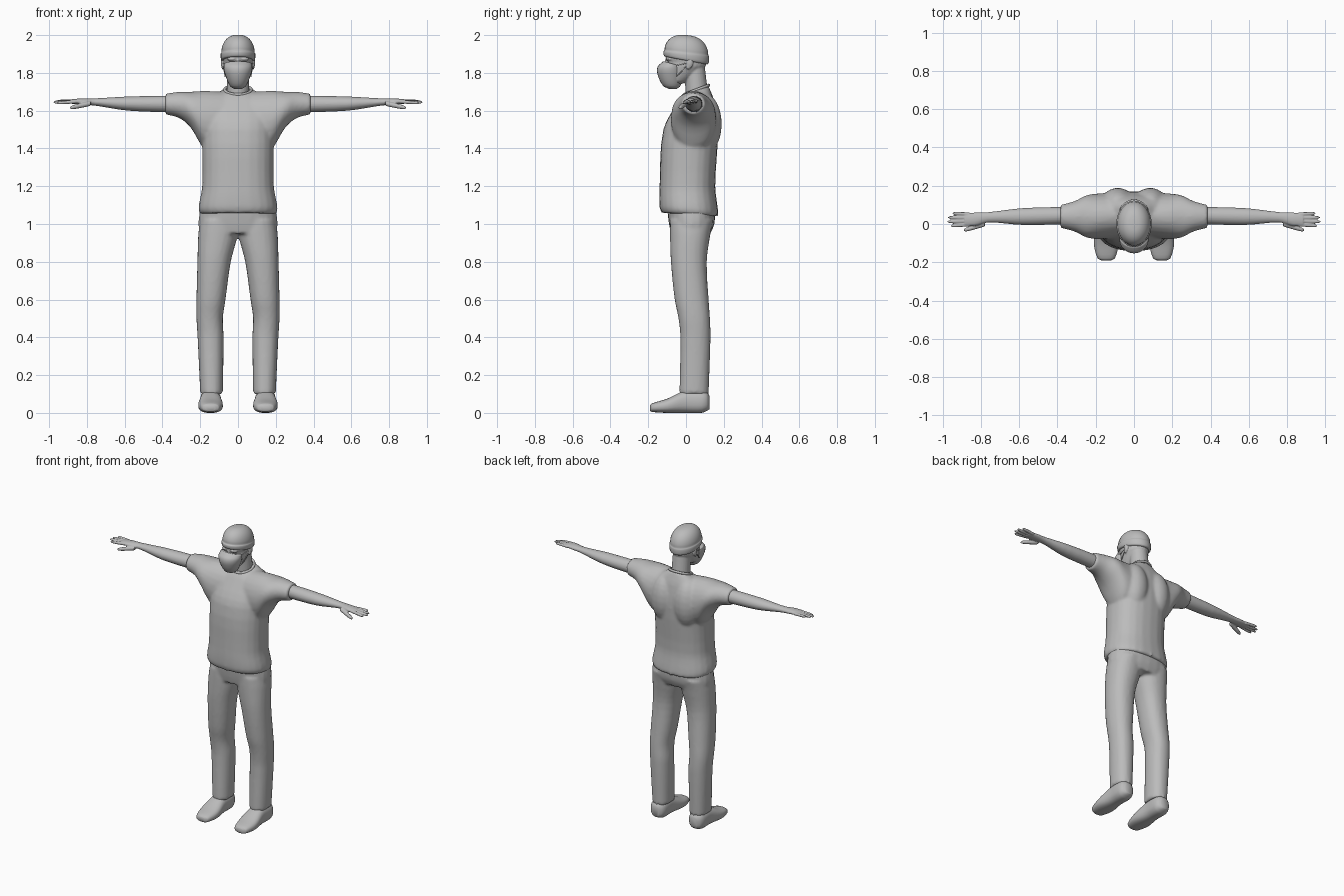
import bpy, bmesh, math
from mathutils import Matrix, Vector

if "Cube" in bpy.data.objects:
    bpy.data.objects.remove(bpy.data.objects["Cube"])

grey = bpy.data.materials.new("plain grey")
grey.use_nodes = True
grey.diffuse_color = (.5, .5, .5, 1)
grey.node_tree.nodes["Principled BSDF"].inputs["Base Color"].default_value = grey.diffuse_color


def blend(rings, steps):
    """Fill in smooth rings between the given ones (Hermite curves)."""
    rings = [Vector(r) for r in rings]
    last = len(rings) - 1

    def slope(i):
        before, after = rings[max(i - 1, 0)], rings[min(i + 1, last)]
        return (after - before) / (after[0] - before[0])

    for i in range(last):
        start, end = rings[i], rings[i + 1]
        gap = end[0] - start[0]
        for k in range(steps):
            u = k / steps
            ease = u * u * (3 - 2 * u)
            yield (start.lerp(end, ease) + slope(i) * gap * u * (1 - u) ** 2
                   - slope(i + 1) * gap * u * u * (1 - u))
    yield rings[last]


def loft(bm, axis, rings, both=False, power=1.0, sides=24, steps=4):
    """Closed loft; ring = position, a_min, a_max, b_min, b_max, tilt along b."""
    for mirror in (1, -1) if both else (1,):
        loops = []
        for t, a_min, a_max, b_min, b_max, tilt in blend(rings, steps):
            loop = []
            for i in range(sides):
                angle = math.tau * i / sides
                c, s = (math.copysign(abs(v) ** power, v)
                        for v in (math.cos(angle), math.sin(angle)))
                a = (a_min + a_max + c * (a_max - a_min)) / 2
                b = (b_min + b_max + s * (b_max - b_min)) / 2
                p = t + tilt * s
                x, y, z = {"x": (p, a, b), "y": (a, p, b), "z": (a, b, p)}[axis]
                loop.append(bm.verts.new((x * mirror, y, z)))
            loops.append(loop)
        for low, high in zip(loops, loops[1:]):
            for i in range(sides):
                j = (i + 1) % sides
                bm.faces.new((low[i], low[j], high[j], high[i]))
        bm.faces.new(loops[0])
        bm.faces.new(loops[-1])


def limb(bm, axis, rings, **options):
    """Paired left and right lofts without tilt."""
    loft(bm, axis, [(*ring, 0) for ring in rings], both=True, **options)


def trunk(bm, rings, **options):
    """Upright loft centred on x; ring = height, half width, front, back, tilt."""
    loft(bm, "z", [(z, -half, half, front, back, tilt)
                   for z, half, front, back, tilt in rings], **options)


def digit(bm, start, end, radius):
    """Tapered finger with a rounded tip."""
    rings = []
    for share, width in ((0, 1), (.5, 1), (.9, .8), (1, .3)):
        x, y, z = Vector(start).lerp(Vector(end), share)
        r = radius * width
        rings.append((x, y - r, y + r, z - r, z + r))
    limb(bm, "x", rings, sides=12, steps=2)


def balls(bm, centre, radii):
    """Matching ellipsoids on the left and right."""
    for side in (1, -1):
        spot = Vector((centre[0] * side, *centre[1:]))
        matrix = Matrix.Translation(spot) @ Matrix.Diagonal((*radii, 1))
        bmesh.ops.create_uvsphere(bm, u_segments=20, v_segments=12, radius=1, matrix=matrix)


def finish(bm, name, voxel=0, smooth=3):
    bmesh.ops.recalc_face_normals(bm, faces=bm.faces)
    mesh = bpy.data.meshes.new(name)
    bm.to_mesh(mesh)
    bm.free()
    mesh.materials.append(grey)
    mesh.shade_smooth()
    obj = bpy.data.objects.new(name, mesh)
    bpy.context.collection.objects.link(obj)
    if voxel:
        fuse = obj.modifiers.new("Fuse", "REMESH")
        fuse.mode, fuse.voxel_size, fuse.use_smooth_shade = "VOXEL", voxel, True
        soften = obj.modifiers.new("Soften", "SMOOTH")
        soften.factor, soften.iterations = .5, smooth


# Shirt: body, sleeves and shoulder blades fused together
bm = bmesh.new()
trunk(bm, [(1.05, .2, -.13, .17, -.01), (1.08, .21, -.14, .17, -.01), (1.2, .19, -.14, .155, 0),
           (1.5, .19, -.12, .17, 0), (1.65, .18, -.04, .15, 0), (1.71, .075, -.01, .12, .02)],
      power=.85)
limb(bm, "x", [(.08, -.07, .16, 1.38, 1.7), (.18, -.08, .16, 1.4, 1.705),
               (.25, -.07, .15, 1.51, 1.7), (.31, -.04, .12, 1.56, 1.7),
               (.385, -.02, .1, 1.58, 1.69)])
balls(bm, (.085, .1, 1.53), (.09, .09, .16))
finish(bm, "shirt", voxel=.01, smooth=5)

# Collar ring
bpy.ops.mesh.primitive_torus_add(major_segments=40, minor_segments=10, major_radius=.07,
                                 minor_radius=.008, location=(0, .055, 1.71),
                                 rotation=(.36, 0, 0))
collar = bpy.context.object
collar.name = "collar"
collar.data.materials.append(grey)
bpy.ops.object.shade_smooth()

# Trousers: hips and two legs
bm = bmesh.new()
trunk(bm, [(.95, .2, -.08, .13, 0), (1, .21, -.09, .15, 0), (1.08, .2, -.1, .155, 0)], power=.85)
limb(bm, "z", [(.1, .08, .2, -.035, .12), (.4, .076, .214, -.03, .13), (.5, .08, .22, -.04, .127),
               (.6, .066, .22, -.06, .12), (.8, .038, .215, -.08, .11), (.95, 0, .21, -.085, .13),
               (1.02, 0, .2, -.085, .145)], power=.9)
finish(bm, "trousers", voxel=.01)

# Shoes
bm = bmesh.new()
limb(bm, "y", [(-.19, .12, .17, .01, .04), (-.18, .1, .19, .005, .05), (-.1, .08, .21, 0, .075),
               (0, .09, .2, 0, .12), (.08, .09, .2, 0, .12), (.11, .1, .19, .01, .11),
               (.125, .12, .17, .02, .09)], power=.8)
finish(bm, "shoes")

# Arms and hands, with four fingers and a thumb each
bm = bmesh.new()
limb(bm, "x", [(.32, 0, .09, 1.59, 1.68), (.58, -.005, .083, 1.6, 1.675),
               (.76, .008, .062, 1.627, 1.665), (.83, -.01, .06, 1.632, 1.665),
               (.885, -.01, .056, 1.637, 1.66)])
for i, reach in enumerate((.958, .977, .972, .948)):
    digit(bm, (.86, .018 * i - .003, 1.648), (reach, .022 * i - .01, 1.64 + .004 * i), .0095)
digit(bm, (.78, 0, 1.638), (.89, -.033, 1.615), .013)
finish(bm, "arms", voxel=.004, smooth=2)

# Head: neck, skull, nose, brow, eyes and ears
bm = bmesh.new()
trunk(bm, [(1.66, .06, 0, .12, 0), (1.83, .056, -.01, .1, 0)])
trunk(bm, [(1.735, .025, -.1, -.04, 0), (1.76, .05, -.11, .02, 0), (1.83, .075, -.105, .1, 0),
           (1.855, .077, -.098, .107, 0), (1.88, .08, -.108, .11, 0), (1.93, .08, -.1, .11, 0),
           (1.97, .05, -.07, .07, 0)])
trunk(bm, [(1.8, .016, -.135, -.08, 0), (1.87, .008, -.11, -.08, 0)], sides=12)
balls(bm, (.032, -.088, 1.873), (.026, .02, .009))
balls(bm, (.031, -.081, 1.857), (.015, .015, .009))
balls(bm, (.081, .02, 1.853), (.01, .019, .029))
balls(bm, (.08, .012, 1.835), (.008, .011, .018))
finish(bm, "head", voxel=.005, smooth=2)

# Face mask
bm = bmesh.new()
trunk(bm, [(1.715, .02, -.09, -.05, 0), (1.73, .042, -.12, -.03, 0), (1.79, .068, -.15, -.015, 0),
           (1.825, .076, -.15, -.015, -.008), (1.848, .074, -.12, -.02, -.014)])
finish(bm, "face_mask")

# Mask straps from the cheeks to the ears
for side, label in ((1, "left"), (-1, "right")):
    for end, z in (("upper", 1.84), ("lower", 1.78)):
        curve = bpy.data.curves.new(f"{label}_{end}_strap", "CURVE")
        curve.dimensions, curve.bevel_depth = "3D", .0025
        line = curve.splines.new("POLY")
        line.points.add(1)
        line.points[0].co = (.068 * side, -.05, z, 1)
        line.points[1].co = (.082 * side, .02, 1.855, 1)
        curve.materials.append(grey)
        bpy.context.collection.objects.link(bpy.data.objects.new(curve.name, curve))

# Cap: rolled band under a tilted dome
bm = bmesh.new()
dome = [(1.865, .084, -.108, .112, -.02), (1.871, .09, -.117, .12, -.02),
        (1.9, .092, -.12, .122, -.014)]
for k in range(9):
    angle = k * math.pi / 17
    size = math.cos(angle) ** .8
    dome.append((1.907 + .093 * math.sin(angle), .088 * size, .008 - .122 * size,
                 .008 + .11 * size, -.012 * size))
trunk(bm, dome, sides=32, steps=3)
finish(bm, "cap")
